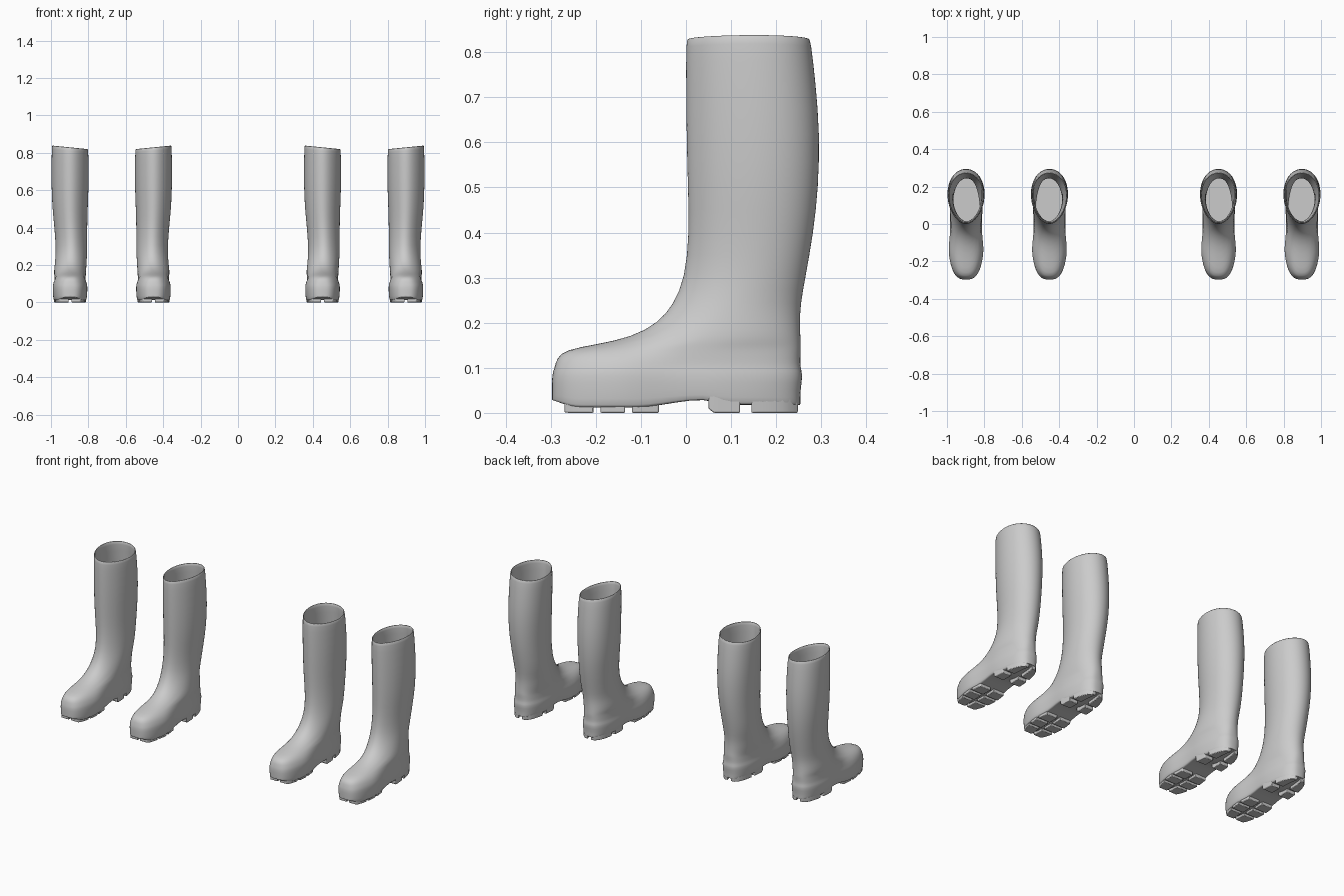
import bpy
import bmesh
from math import cos, sin, pi, copysign

cube = bpy.data.objects.get("Cube")
if cube:
    bpy.data.objects.remove(cube)

rubber = bpy.data.materials.new("grey_rubber")
rubber.use_nodes = True
GREY = (0.6, 0.6, 0.6, 1)
rubber.diffuse_color = GREY
rubber.node_tree.nodes["Principled BSDF"].inputs["Base Color"].default_value = GREY

SIDES = 48

# Boot sections: height, front y, back y, toe half width, heel half width, squareness, outward shift
SECTIONS = [
    (0.05, -0.298, 0.254, 0.097, 0.088, 0.72, 0),
    (0.085, -0.298, 0.26, 0.098, 0.09, 0.72, 0),
    (0.10, -0.292, 0.254, 0.095, 0.086, 0.74, 0),
    (0.122, -0.287, 0.254, 0.088, 0.086, 0.76, 0),
    (0.14, -0.268, 0.255, 0.074, 0.086, 0.8, 0),
    (0.152, -0.2, 0.255, 0.066, 0.086, 0.85, 0),
    (0.168, -0.12, 0.254, 0.066, 0.086, 0.9, 0),
    (0.2, -0.062, 0.253, 0.07, 0.085, 0.95, -0.003),
    (0.24, -0.028, 0.254, 0.075, 0.084, 1, -0.006),
    (0.3, -0.002, 0.265, 0.08, 0.084, 1, -0.008),
    (0.4, 0.007, 0.283, 0.08, 0.087, 1, -0.004),
    (0.5, 0.004, 0.294, 0.08, 0.094, 1, 0),
    (0.62, 0.001, 0.297, 0.08, 0.099, 1, 0),
    (0.73, 0, 0.288, 0.08, 0.099, 1, 0),
    (0.826, 0, 0.277, 0.08, 0.097, 1, 0),
]
BOTTOM = [(-0.3, 0.03), (-0.25, 0.012), (-0.08, 0.012), (0.02, 0.032),
          (0.045, 0.032), (0.06, 0.018), (0.3, 0.018)]


def bottom_height(y):
    for (a, za), (b, zb) in zip(BOTTOM, BOTTOM[1:]):
        if y <= b:
            return za + (zb - za) * max(0, y - a) / (b - a)
    return BOTTOM[-1][1]


def half_width(y, toe, heel):
    t = min(1, max(0, (y + 0.15) / 0.15))
    waist = 0.008 * max(0, 1 - abs(y + 0.04) / 0.1)
    return toe + (heel - toe) * t * t * (3 - 2 * t) - waist


def section_ring(section, inset=0):
    """Egg-shaped outline with its narrow end at the front."""
    z, front, back, toe, heel, power, shift = section
    mid, half = (front + back) / 2, (back - front) / 2 - inset
    ring = []
    for i in range(SIDES):
        a = 2 * pi * i / SIDES
        c, s = cos(a), sin(a)
        y = mid + half * copysign(abs(c) ** power, c)
        egg = 1 + 0.1 * c if z > 0.25 else 1
        x = copysign(abs(s) ** power, s) * (half_width(y, toe, heel) - inset) * egg + shift
        tilt = 0.1 * x if z > 0.8 else 0
        ring.append((x, y, z + tilt))
    return ring


def floor_rings(ring, lift=None):
    """Close an outline with strips that meet along its centre line."""
    return [[(x * k, y, bottom_height(y) if lift is None else lift) for x, y, z in ring]
            for k in (0.96, 0.9, 0.5, 0)]


def finish(bm, name):
    bmesh.ops.recalc_face_normals(bm, faces=bm.faces)
    mesh = bpy.data.meshes.new(name)
    bm.to_mesh(mesh)
    bm.free()
    mesh.materials.append(rubber)
    return mesh


def boot_mesh(side):
    outer = [section_ring(s) for s in SECTIONS]
    inner = [[(x, y, z - (0.012 if z < 0.25 else 0)) for x, y, z in section_ring(s, 0.009)]
             for s in SECTIONS[1:]]
    rings = floor_rings(outer[0])[::-1] + outer
    rim = section_ring(SECTIONS[-1], 0.004)
    rings.append([(x, y, z + 0.004) for x, y, z in rim])
    rings += inner[::-1] + floor_rings(inner[0], 0.06)
    bm = bmesh.new()
    loops = [[bm.verts.new((x * side, y, z)) for x, y, z in r] for r in rings]
    for lo, hi in zip(loops, loops[1:]):
        for i in range(SIDES):
            j = (i + 1) % SIDES
            bm.faces.new((lo[i], lo[j], hi[j], hi[i]))
    bmesh.ops.remove_doubles(bm, verts=bm.verts, dist=0.00005)
    return finish(bm, "boot")


def sole_edge(y):
    z, front, back, toe, heel, power, shift = SECTIONS[0]
    n = min(1, abs((y - (front + back) / 2) / ((back - front) / 2)))
    return (1 - n ** (2 / power)) ** (power / 2) * half_width(y, toe, heel)


def add_lug(bm, y0, y1, inner, outer):
    """Tread block following the edge of the sole, on both sides of its centre."""
    steps = [y0 + (y1 - y0) * i / 6 for i in range(7)]
    for s in (-1, 1):
        plan = [(s * sole_edge(y) * outer, y) for y in steps]
        plan += [(s * sole_edge(y) * inner, y) for y in reversed(steps)]
        low = [bm.verts.new((x * 0.97, y, max(0, bottom_height(y) - 0.018))) for x, y in plan]
        high = [bm.verts.new((x, y, 0.045)) for x, y in plan]
        n = len(plan)
        for i in range(n):
            j = (i + 1) % n
            bm.faces.new((low[i], low[j], high[j], high[i]))
        for i in range(6):
            for layer in (low, high):
                bm.faces.new((layer[i], layer[i + 1], layer[n - 2 - i], layer[n - 1 - i]))


def tread_mesh():
    bm = bmesh.new()
    for y0, y1 in ((-0.27, -0.205), (-0.19, -0.135), (-0.12, -0.06)):
        add_lug(bm, y0, y1, 0.12, 0.94)
    for y0, y1 in ((0.05, 0.12), (0.145, 0.248)):
        add_lug(bm, y0, y1, 0.3, 0.97)
    return finish(bm, "tread")


def place(name, mesh, x):
    ob = bpy.data.objects.new(name, mesh)
    ob.location.x = x
    bpy.context.collection.objects.link(ob)
    bpy.ops.object.select_all(action="DESELECT")
    ob.select_set(True)
    bpy.context.view_layer.objects.active = ob
    return ob


# Two pairs of boots, each with a mirrored left and right
tread = tread_mesh()
feet = {"left": boot_mesh(1), "right": boot_mesh(-1)}
for pair, places in (("first", {"right": -0.898, "left": -0.452}),
                     ("second", {"right": 0.452, "left": 0.898})):
    for foot, x in places.items():
        boot = place(f"{pair}_{foot}_boot", feet[foot], x)
        bpy.ops.object.shade_smooth()
        boot.modifiers.new("rounding", "SUBSURF").levels = 1
        boot.modifiers["rounding"].render_levels = 1
        lugs = place(f"{pair}_{foot}_tread", tread, x)
        bevel = lugs.modifiers.new("soft_edges", "BEVEL")
        bevel.width = 0.003
        bevel.segments = 2
        bpy.ops.object.shade_smooth_by_angle()
